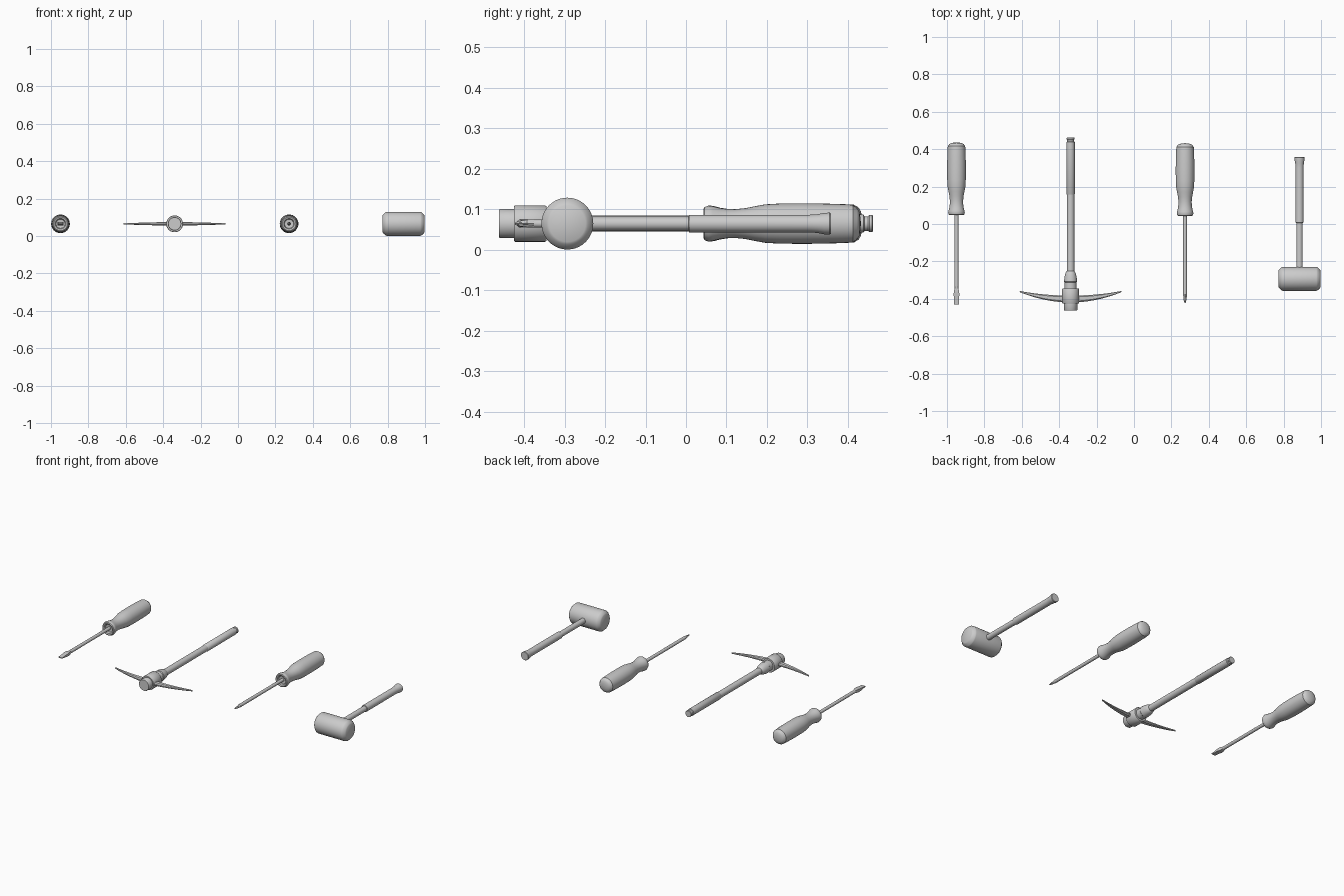
import bpy, bmesh
from math import cos, sin, pi, radians
from mathutils import Vector

if "Cube" in bpy.data.objects:
    bpy.data.objects.remove(bpy.data.objects["Cube"])

Z = 0.065  # common axis height


def finish(name, bm, smooth=True):
    bmesh.ops.recalc_face_normals(bm, faces=bm.faces)
    me = bpy.data.meshes.new(name)
    bm.to_mesh(me)
    bm.free()
    ob = bpy.data.objects.new(name, me)
    bpy.context.collection.objects.link(ob)
    if smooth:
        bpy.ops.object.select_all(action='DESELECT')
        ob.select_set(True)
        bpy.context.view_layer.objects.active = ob
        bpy.ops.object.shade_smooth_by_angle(angle=radians(35))
    return ob


def bridge(bm, rings):
    n = len(rings[0])
    for a, b in zip(rings, rings[1:]):
        for i in range(n):
            bm.faces.new((a[i], a[(i + 1) % n], b[(i + 1) % n], b[i]))
    bm.faces.new(rings[0])
    bm.faces.new(rings[-1])


def lathe(name, x, profile, n=32):
    """Revolve (y, radius) points about a y-parallel axis at x."""
    bm = bmesh.new()
    rings = [[bm.verts.new((x + r * cos(2 * pi * i / n), y, Z + r * sin(2 * pi * i / n)))
              for i in range(n)] for y, r in profile]
    bridge(bm, rings)
    return finish(name, bm)


def loft(name, sections, smooth=True):
    """Skin a list of closed cross-sections with equal point counts."""
    bm = bmesh.new()
    bridge(bm, [[bm.verts.new(p) for p in s] for s in sections])
    return finish(name, bm, smooth)


# screwdriver handle, pear shaped with domed butt and recessed nose
def driver_handle(name, x, dy):
    prof = [(0.062, 0.012), (0.060, 0.024), (0.050, 0.028), (0.047, 0.036), (0.050, 0.041),
            (0.060, 0.0445), (0.070, 0.043), (0.085, 0.039), (0.105, 0.036), (0.125, 0.0355),
            (0.150, 0.038), (0.175, 0.043), (0.200, 0.0475), (0.235, 0.0495), (0.290, 0.050),
            (0.340, 0.0495), (0.390, 0.048), (0.416, 0.0465), (0.417, 0.045), (0.426, 0.040),
            (0.432, 0.030), (0.435, 0.015), (0.436, 0.002)]
    lathe(name, x, [(y + dy, r) for y, r in prof])


# flat screwdriver
X1 = -0.949
driver_handle("flat_driver_handle", X1, 0)
lathe("flat_driver_shaft", X1, [(0.08, 0.010), (-0.355, 0.010)], 20)
blade = []
for y, w, t in [(-0.335, 0.007, 0.007), (-0.355, 0.0125, 0.010), (-0.375, 0.0155, 0.008),
                (-0.40, 0.0135, 0.005), (-0.43, 0.013, 0.0025)]:
    blade.append([(X1 + a * w, y, Z + b * t) for a, b in ((-1, -1), (1, -1), (1, 1), (-1, 1))])
loft("flat_driver_tip", blade)

# cross-point screwdriver
X2 = 0.273
driver_handle("cross_driver_handle", X2, -0.004)
lathe("cross_driver_shaft", X2, [(0.08, 0.010), (-0.375, 0.010)], 20)
tip = []
for y, r, groove in [(-0.375, 0.010, 0.9), (-0.39, 0.0095, 0.55), (-0.408, 0.007, 0.5),
                     (-0.422, 0.003, 0.6)]:
    sec = []
    for k in range(16):
        rr = r * (groove if k % 4 == 2 else 1.0 if k % 4 == 0 else (1 + groove * 0.9) / 2)
        sec.append((X2 + rr * cos(k * pi / 8), y, Z + rr * sin(k * pi / 8)))
    tip.append(sec)
loft("cross_driver_tip", tip, False)

# pickaxe handle, grip and head socket
XP = -0.339
lathe("pick_handle", XP, [(-0.30, 0.020), (0.18, 0.020)])
lathe("pick_grip", XP, [(0.155, 0.019), (0.16, 0.0225), (0.438, 0.0225), (0.441, 0.018),
                        (0.449, 0.018), (0.453, 0.021), (0.460, 0.021), (0.462, 0.019)])
lathe("pick_ferrule", XP, [(-0.25, 0.019), (-0.256, 0.024), (-0.268, 0.029), (-0.288, 0.033),
                           (-0.308, 0.035), (-0.312, 0.032), (-0.36, 0.032)])
lathe("pick_collar", XP, [(-0.345, 0.030), (-0.345, 0.043), (-0.348, 0.045), (-0.422, 0.045),
                          (-0.425, 0.043), (-0.425, 0.030)])
lathe("pick_end_cap", XP, [(-0.42, 0.036), (-0.459, 0.036), (-0.462, 0.034)])

# curved pick blade, tapering to both tips
secs = []
for i in range(33):
    u = -1 + i / 16
    k = abs(u)
    yc = -0.401 + 0.040 * k ** 2
    w = 0.003 + 0.016 * (1 - k ** 1.7)
    t = 0.0035 + 0.0075 * (1 - k)
    d = Vector((0.272, 0.080 * u, 0)).normalized()
    side = Vector((-d.y, d.x, 0))
    c = Vector((XP + 0.272 * u, yc, Z))
    secs.append([c + side * (w * a) + Vector((0, 0, t * b))
                 for a, b in ((-1, -0.4), (-0.6, -1), (0.6, -1), (1, -0.4),
                              (1, 0.4), (0.6, 1), (-0.6, 1), (-1, 0.4))])
loft("pick_blade", secs)

# mallet handle with thicker grip and flared end
XM = 0.885
lathe("mallet_handle", XM, [(-0.27, 0.017), (0.03, 0.017)])
lathe("mallet_grip", XM, [(0.006, 0.016), (0.008, 0.0215), (0.30, 0.0215), (0.325, 0.023),
                          (0.342, 0.0265), (0.355, 0.027), (0.358, 0.025)])

# mallet head along x, chamfered at both faces
head, n = [], 40
for x, r in [(-0.112, 0.045), (-0.108, 0.051), (-0.096, 0.0625), (-0.09, 0.064),
             (0.09, 0.064), (0.096, 0.0625), (0.108, 0.051), (0.112, 0.045)]:
    head.append([(XM + x, -0.293 + r * cos(2 * pi * i / n), Z + r * sin(2 * pi * i / n))
                 for i in range(n)])
loft("mallet_head", head)
